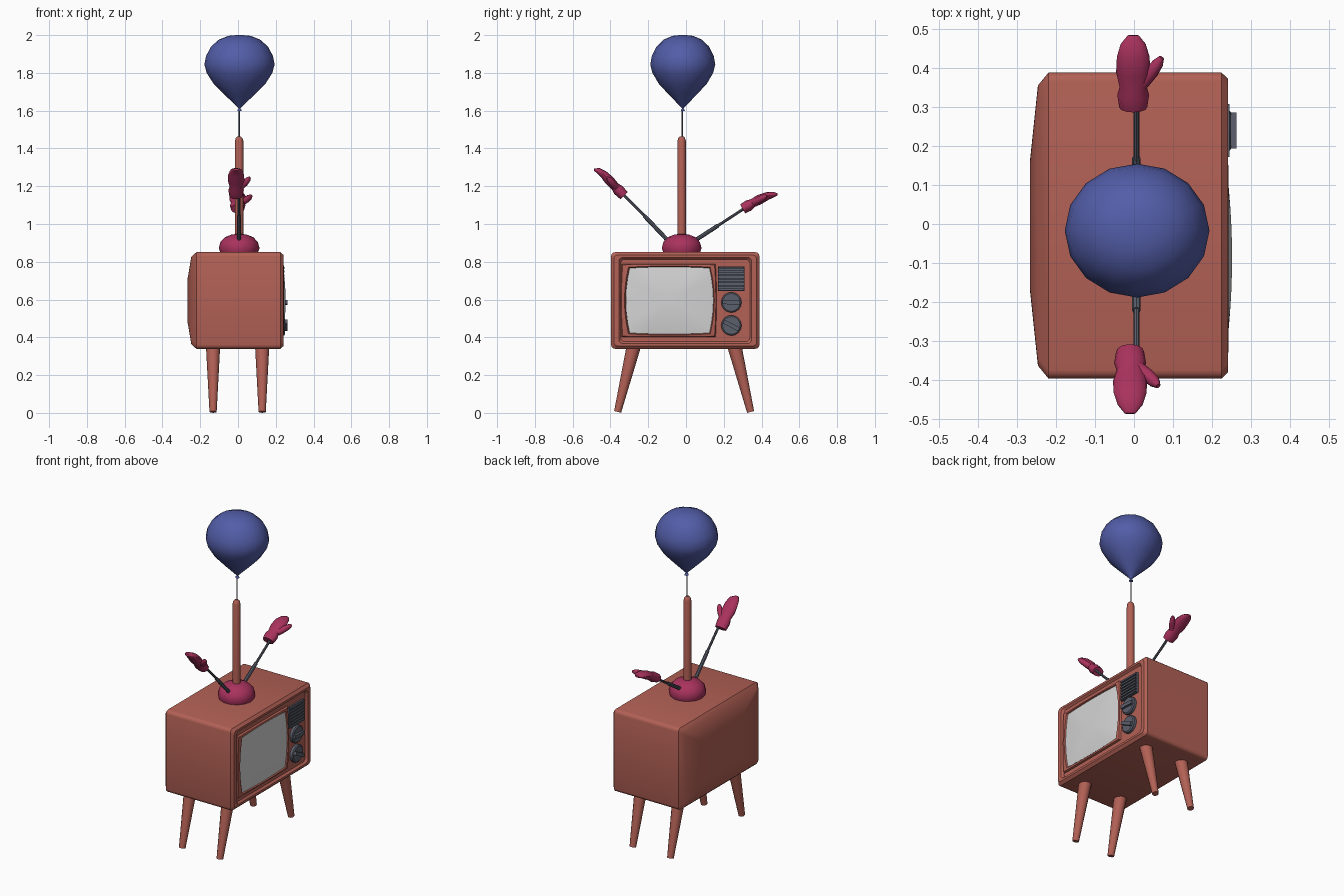
import bpy, bmesh, math
from mathutils import Vector

if "Cube" in bpy.data.objects:
    bpy.data.objects.remove(bpy.data.objects["Cube"])


def material(name, rgb):
    m = bpy.data.materials.new(name)
    m.diffuse_color = (*rgb, 1)
    m.use_nodes = True
    m.node_tree.nodes["Principled BSDF"].inputs["Base Color"].default_value = m.diffuse_color
    return m


BROWN = material("red brown", (0.45, 0.12, 0.092))
BLUE = material("balloon blue", (0.085, 0.11, 0.39))
PINK = material("dark pink", (0.40, 0.032, 0.11))
GREY = material("slate grey", (0.105, 0.115, 0.15))
GLASS = material("screen grey", (0.66, 0.66, 0.66))


def loft(name, rings, mat, closed=False, angle=35):
    """Skin a list of equal-length point rings; cap the ends or join them up."""
    bm = bmesh.new()
    vs = [[bm.verts.new(p) for p in r] for r in rings]
    n = len(vs[0])
    pairs = list(zip(vs, vs[1:])) + ([(vs[-1], vs[0])] if closed else [])
    for a, b in pairs:
        for i in range(n):
            j = (i + 1) % n
            bm.faces.new((a[i], a[j], b[j], b[i]))
    if not closed:
        bm.faces.new(vs[0])
        bm.faces.new(vs[-1])
    bmesh.ops.recalc_face_normals(bm, faces=bm.faces)
    me = bpy.data.meshes.new(name)
    bm.to_mesh(me)
    bm.free()
    me.materials.append(mat)
    ob = bpy.data.objects.new(name, me)
    bpy.context.collection.objects.link(ob)
    bpy.ops.object.select_all(action='DESELECT')
    ob.select_set(True)
    bpy.context.view_layer.objects.active = ob
    bpy.ops.object.shade_smooth_by_angle(angle=math.radians(angle))
    return ob


def tube(name, path, sizes, mat, n=12, angle=35):
    """Sweep ellipses (half width, half thickness) along a path."""
    path = [Vector(p) for p in path]
    rings = []
    for i, p in enumerate(path):
        t = (path[min(i + 1, len(path) - 1)] - path[max(i - 1, 0)]).normalized()
        side = Vector((0, 1, 0)) if abs(t.x) > 0.95 else Vector((1, 0, 0))
        side = (side - t * side.dot(t)).normalized()
        up = t.cross(side)
        s = sizes[i] if isinstance(sizes[i], tuple) else (sizes[i], sizes[i])
        rings.append([p + side * s[0] * math.cos(2 * math.pi * k / n)
                      + up * s[1] * math.sin(2 * math.pi * k / n) for k in range(n)])
    return loft(name, rings, mat, angle=angle)


def lathe(name, x, y, profile, mat, n=16, ratio=1.0, angle=35):
    return tube(name, [(x, y, z) for r, z in profile],
                [(r, r * ratio) for r, z in profile], mat, n, angle)


def box(name, centre, size, mat, tilt=0):
    c = Vector(centre)
    rings = []
    for sx in (-1, 1):
        ring = []
        for a, b in ((-1, -1), (1, -1), (1, 1), (-1, 1)):
            y, z = a * size[1] / 2, b * size[2] / 2
            ring.append(c + Vector((sx * size[0] / 2,
                                    y * math.cos(tilt) - z * math.sin(tilt),
                                    y * math.sin(tilt) + z * math.cos(tilt))))
        rings.append(ring)
    return loft(name, rings, mat)


ZC = 0.595


# Cabinet: rounded rectangles lofted from bulged back to recessed front
def round_rect(x, hy, hz, r=0.022, n=3):
    pts = []
    for q, (sy, sz) in enumerate(((1, 1), (-1, 1), (-1, -1), (1, -1))):
        for k in range(n + 1):
            a = math.pi / 2 * (q + k / n)
            pts.append((x, -0.004 + sy * (hy - r) + r * math.cos(a),
                        ZC + sz * (hz - r) + r * math.sin(a)))
    return pts


loft("cabinet", [round_rect(*s) for s in (
    (-0.267, 0.17, 0.115), (-0.247, 0.36, 0.232), (-0.22, 0.393, 0.256),
    (0.225, 0.393, 0.256), (0.241, 0.378, 0.241), (0.241, 0.352, 0.228),
    (0.228, 0.342, 0.218))], BROWN)


# Screen and its frame: barrel-shaped loops
def barrel(x, cy, hy, hz, s=1.0, bend=1.0, n=6):
    square = []
    for k in range(n):
        t = -1 + 2 * k / n
        square.append((t, -1))
    square += [(1, t) for t, _ in square[:n]]
    square += [(-u, -v) for u, v in square]
    return [(x, cy + hy * s * u * (1 - 0.09 * bend * (s * v) ** 2),
             ZC + hz * s * v * (1 - 0.035 * bend * (s * u) ** 2)) for u, v in square]


loft("screen", [barrel(0.226, -0.087, 0.232, 0.178)] +
     [barrel(0.238 + 0.014 * (1 - s * s), -0.087, 0.232, 0.178, s)
      for s in (1, 0.8, 0.6, 0.4, 0.2)], GLASS)
loft("screen_frame", [barrel(0.224, -0.092, 0.255, 0.195, 1, 0.2),
                      barrel(0.240, -0.092, 0.250, 0.191, 1, 0.3),
                      barrel(0.243, -0.088, 0.238, 0.183),
                      barrel(0.224, -0.087, 0.230, 0.176)], BROWN, closed=True)

# Speaker grille: plate with raised slats
box("speaker_plate", (0.231, 0.24, 0.71), (0.014, 0.14, 0.13), GREY)
for i in range(7):
    box(f"speaker_slat_{i + 1}", (0.241, 0.24, 0.654 + i * 0.0187), (0.01, 0.136, 0.010), GREY)

# Dials with grip bars
for i, (z, tilt) in enumerate(((0.585, -3), (0.463, -27))):
    tube(f"dial_{i + 1}", [(0.224, 0.24, z), (0.244, 0.24, z), (0.249, 0.24, z)],
         [0.054, 0.054, 0.047], GREY, 16)
    box(f"dial_grip_{i + 1}", (0.252, 0.24, z), (0.022, 0.092, 0.022), GREY, math.radians(tilt))

# Splayed tapered legs
for fx, x in (("left", -0.132), ("right", 0.128)):
    for fy, s in (("front", -1), ("rear", 1)):
        tube(f"{fy}_{fx}_leg", [(x, -0.01 + s * 0.352, 0.005), (x, -0.01 + s * 0.265, 0.36)],
             [0.019, 0.038], BROWN, 12)

# Dome, post, string and balloon
CX, CY = 0.006, -0.023
lathe("dome_base", CX, CY, [(0.098, 0.845), (0.108, 0.872), (0.099, 0.905), (0.075, 0.93),
                            (0.04, 0.944), (0.015, 0.947)], PINK, 14)
lathe("post", CX, CY, [(0.023, 0.93), (0.022, 1.44), (0.018, 1.455), (0.009, 1.464)], BROWN, 12)
lathe("string", CX, CY + 0.003, [(0.0035, 1.455), (0.0035, 1.61)], GREY, 6)
lathe("balloon", 0.008, -0.017, [
    (0.012, 1.598), (0.010, 1.606), (0.004, 1.611), (0.010, 1.618), (0.038, 1.645),
    (0.085, 1.69), (0.137, 1.742), (0.174, 1.80), (0.186, 1.845), (0.177, 1.89),
    (0.150, 1.94), (0.108, 1.977), (0.058, 1.996), (0.02, 2.0)], BLUE, 16, 0.925, 60)

# Telescopic aerials with mittens on the ends
HANDS = {
    "left": dict(
        rod=[(-0.07, 0.885), (-0.222, 1.045), (-0.355, 1.18)], x=-0.010,
        palm=[(-0.328, 1.15), (-0.358, 1.18), (-0.375, 1.198), (-0.405, 1.23),
              (-0.435, 1.262), (-0.465, 1.283), (-0.487, 1.288)],
        thumb=[(0.012, -0.372, 1.195), (0.038, -0.392, 1.218), (0.053, -0.406, 1.235),
               (0.062, -0.416, 1.246)]),
    "right": dict(
        rod=[(0.02, 0.895), (0.17, 0.992), (0.32, 1.09)], x=-0.002,
        palm=[(0.30, 1.08), (0.332, 1.098), (0.352, 1.11), (0.39, 1.13),
              (0.43, 1.148), (0.463, 1.156), (0.485, 1.157)],
        thumb=[(0.02, 0.36, 1.113), (0.045, 0.39, 1.13), (0.061, 0.413, 1.142),
               (0.071, 0.428, 1.149)]),
}
for side, h in HANDS.items():
    a, b, c = [(CX, y, z) for y, z in h["rod"]]
    tube(f"{side}_aerial_lower", [a, b], [0.011, 0.011], GREY, 8)
    tube(f"{side}_aerial_upper", [b, c], [0.0075, 0.0075], GREY, 8)
    tube(f"{side}_mitten", [(h["x"], y, z) for y, z in h["palm"]],
         [(0.036, 0.027), (0.041, 0.030), (0.035, 0.023), (0.044, 0.026),
          (0.042, 0.021), (0.032, 0.015), (0.014, 0.006)], PINK, 12, 50)
    tube(f"{side}_mitten_thumb", h["thumb"], [0.018, 0.018, 0.015, 0.007], PINK, 8, 50)
